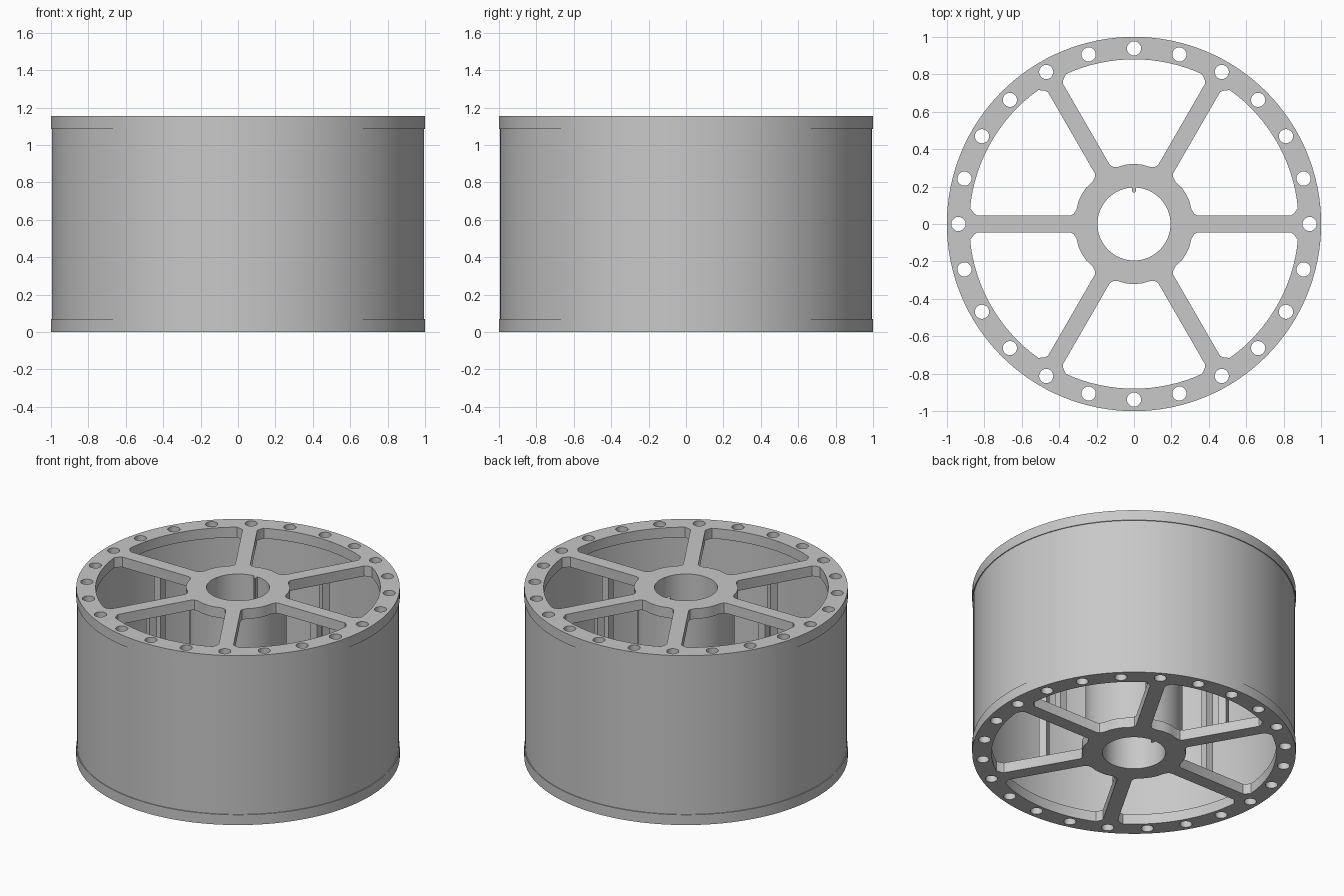
import bpy, bmesh, math
from mathutils import Matrix, Vector

if "Cube" in bpy.data.objects:
    bpy.data.objects.remove(bpy.data.objects["Cube"], do_unlink=True)

HEIGHT, PLATE, SPOKES, HOLES = 1.155, 0.07, 6, 24
grey = bpy.data.materials.new("plain grey")
grey.use_nodes = True
colour = (0.58, 0.58, 0.58, 1)
grey.diffuse_color = colour
grey.node_tree.nodes["Principled BSDF"].inputs["Base Color"].default_value = colour


def polar(r, degrees):
    a = math.radians(degrees)
    return Vector((r * math.cos(a), r * math.sin(a)))


def circle(r, n, centre=Vector((0, 0))):
    return [centre + polar(r, 360 * i / n) for i in range(n)]


def extrude(name, outlines, z0, z1):
    """Solid from a flat outline with holes, standing between z0 and z1."""
    curve = bpy.data.curves.new(name, "CURVE")
    curve.dimensions = "2D"
    curve.fill_mode = "BOTH"
    curve.extrude = (z1 - z0) / 2
    for points in outlines:
        spline = curve.splines.new("POLY")
        spline.points.add(len(points) - 1)
        for target, p in zip(spline.points, points):
            target.co = (p[0], p[1], 0, 1)
        spline.use_cyclic_u = True
    obj = bpy.data.objects.new(name, curve)
    bpy.context.collection.objects.link(obj)
    bpy.ops.object.select_all(action="DESELECT")
    obj.select_set(True)
    bpy.context.view_layer.objects.active = obj
    bpy.ops.object.convert(target="MESH")
    obj = bpy.context.object
    mesh = obj.data
    # Weld the caps to the walls
    bm = bmesh.new()
    bm.from_mesh(mesh)
    bmesh.ops.remove_doubles(bm, verts=bm.verts, dist=0.0001)
    bmesh.ops.recalc_face_normals(bm, faces=bm.faces)
    bmesh.ops.translate(bm, verts=bm.verts, vec=(0, 0, (z0 + z1) / 2))
    bm.to_mesh(mesh)
    bm.free()
    mesh.materials.clear()
    mesh.materials.append(grey)
    bpy.ops.object.shade_smooth_by_angle(angle=math.radians(25))
    return obj


def pocket(turn):
    """Opening between two spokes, with clipped corners and a bowed hub edge."""
    side = [(0.04, 0.318), (0.085, 0.305), (0.115, 0.306), (0.13, 0.317),
            (0.38, 0.75), (0.378, 0.77), (0.365, 0.8)]
    right = [Vector(p) for p in side]
    start = math.degrees(math.atan2(right[-1].y, right[-1].x))
    rim = [polar(0.88, start + (180 - 2 * start) * i / 16) for i in range(1, 16)]
    left = [Vector((-p.x, p.y)) for p in reversed(right)]
    spin = Matrix.Rotation(math.radians(turn), 2)
    return [spin @ p for p in right + rim + left + [Vector((0, 0.321))]]


# End plates: rim, spokes and hub cut from one disc
outlines = [circle(1, 128), circle(0.195, 64)]
outlines += [pocket(360 * i / SPOKES) for i in range(SPOKES)]
outlines += [circle(0.038, 20, polar(0.938, 360 * i / HOLES)) for i in range(HOLES)]
extrude("bottom_plate", outlines, 0, PLATE)
extrude("top_plate", outlines, HEIGHT - PLATE, HEIGHT)

# Thin outer drum and hub tube between the plates
extrude("drum_shell", [circle(0.994, 128), circle(0.979, 128)], PLATE, HEIGHT - PLATE)
extrude("hub_tube", [circle(0.3, 64), circle(0.195, 64)], PLATE, HEIGHT - PLATE)

# Key running down the bore
key = [(-0.01, 0.2), (-0.01, 0.175), (-0.005, 0.168),
       (0.005, 0.168), (0.01, 0.175), (0.01, 0.2)]
extrude("bore_key", [key], 0, HEIGHT)

# Slim upright posts joining the spokes of both plates
post = [Vector(p) for p in ((0.565, -0.026), (0.615, -0.026), (0.615, 0.026), (0.565, 0.026))]
for i in range(SPOKES):
    spin = Matrix.Rotation(2 * math.pi * i / SPOKES, 2)
    extrude(f"spoke_post_{i + 1}", [[spin @ p for p in post]], PLATE, HEIGHT - PLATE)
